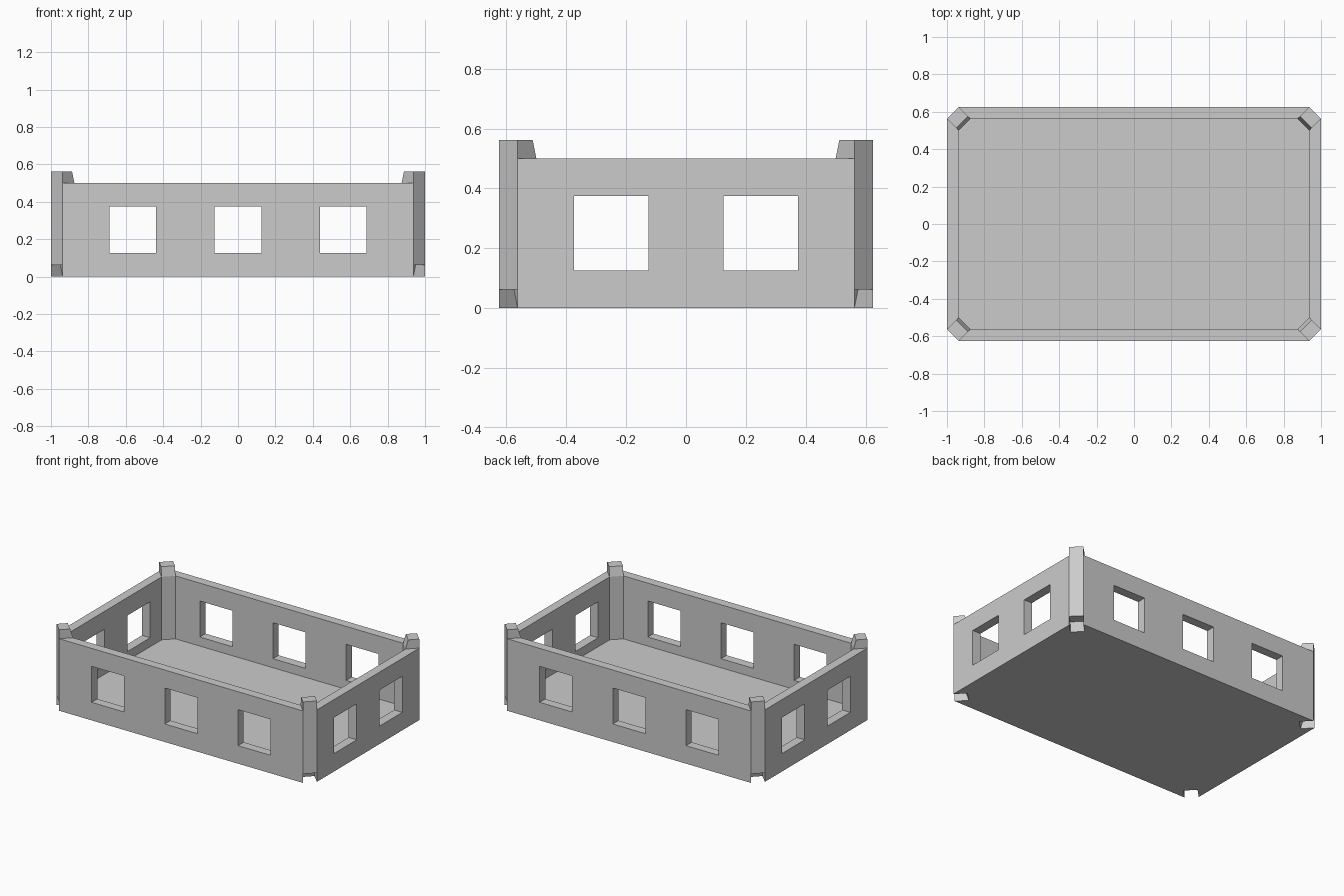
import bpy, bmesh, math
from mathutils import Matrix, Vector

cube = bpy.data.objects.get("Cube")
if cube:
    bpy.data.objects.remove(cube, do_unlink=True)

HX, HY = 1.0, 0.625        # half length and half width
T = 0.0625                 # wall and floor thickness, corner chamfer
WALL_H = 0.5
POST_W = T * math.sqrt(2)  # posts are square, turned by 45 degrees
TAPER = 0.0177

grey = bpy.data.materials.new("plain_grey")
grey.use_nodes = True
colour = (0.6, 0.6, 0.6, 1)
grey.diffuse_color = colour
grey.node_tree.nodes["Principled BSDF"].inputs["Base Color"].default_value = colour


def finish(bm, name, matrix=Matrix()):
    bmesh.ops.recalc_face_normals(bm, faces=bm.faces)
    bm.transform(matrix)
    mesh = bpy.data.meshes.new(name)
    bm.to_mesh(mesh)
    bm.free()
    mesh.materials.append(grey)
    obj = bpy.data.objects.new(name, mesh)
    bpy.context.collection.objects.link(obj)


def prism(name, points, offset, matrix=Matrix()):
    """Extrude a closed outline along offset."""
    bm = bmesh.new()
    face = bm.faces.new([bm.verts.new(p) for p in points])
    new = bmesh.ops.extrude_face_region(bm, geom=[face], use_keep_orig=True)
    moved = [g for g in new["geom"] if isinstance(g, bmesh.types.BMVert)]
    bmesh.ops.translate(bm, verts=moved, vec=offset)
    finish(bm, name, matrix)


def wall(name, half, dist, windows, angle):
    """Wall with square openings and mitred ends, outer face at y = -dist."""
    end = half - T
    us = [-end] + [c + s for c in windows for s in (-0.125, 0.125)] + [end]
    zs = [0, 0.125, 0.375, WALL_H]
    bm = bmesh.new()
    grid = [[bm.verts.new((u, -dist, z)) for z in zs] for u in us]
    for i in range(len(us) - 1):
        for j in range(3):
            if j == 1 and i % 2 == 1:
                continue    # window opening
            bm.faces.new((grid[i][j], grid[i + 1][j],
                          grid[i + 1][j + 1], grid[i][j + 1]))
    new = bmesh.ops.extrude_face_region(bm, geom=bm.faces[:], use_keep_orig=True)
    for v in new["geom"]:
        if isinstance(v, bmesh.types.BMVert):
            v.co.y += T
            if abs(v.co.x) > end - 0.001:
                v.co.x -= math.copysign(T, v.co.x)
    finish(bm, name, Matrix.Rotation(angle, 4, 'Z'))


# Floor slab with clipped corners
ix, iy = HX - T, HY - T
outline = [(ix, iy - T), (ix - T, iy), (T - ix, iy), (-ix, iy - T),
           (-ix, T - iy), (T - ix, -iy), (ix - T, -iy), (ix, T - iy)]
prism("floor", [(x, y, 0) for x, y in outline], Vector((0, 0, T)))

# Walls
long_windows = (-0.5625, 0, 0.5625)
short_windows = (-0.25, 0.25)
wall("front_wall", HX, HY, long_windows, 0)
wall("back_wall", HX, HY, long_windows, math.pi)
wall("left_wall", HY, HX, short_windows, math.pi / 2)
wall("right_wall", HY, HX, short_windows, -math.pi / 2)

# Corner posts: tapered peg on top, matching socket underneath
profile = [(0, T), (0, WALL_H + T), (POST_W - TAPER, WALL_H + T),
           (POST_W, WALL_H), (POST_W, 0), (POST_W - TAPER, T)]
for side, sx in (("left", 1), ("right", -1)):
    for end, sy in (("front", -1), ("back", 1)):
        place = (Matrix.Translation((sx * (HX - T / 2), sy * (HY - T / 2), 0))
                 @ Matrix.Rotation(math.atan2(-sy, -sx), 4, 'Z'))
        prism(f"{end}_{side}_post", [(d, -POST_W / 2, z) for d, z in profile],
              Vector((0, POST_W, 0)), place)
